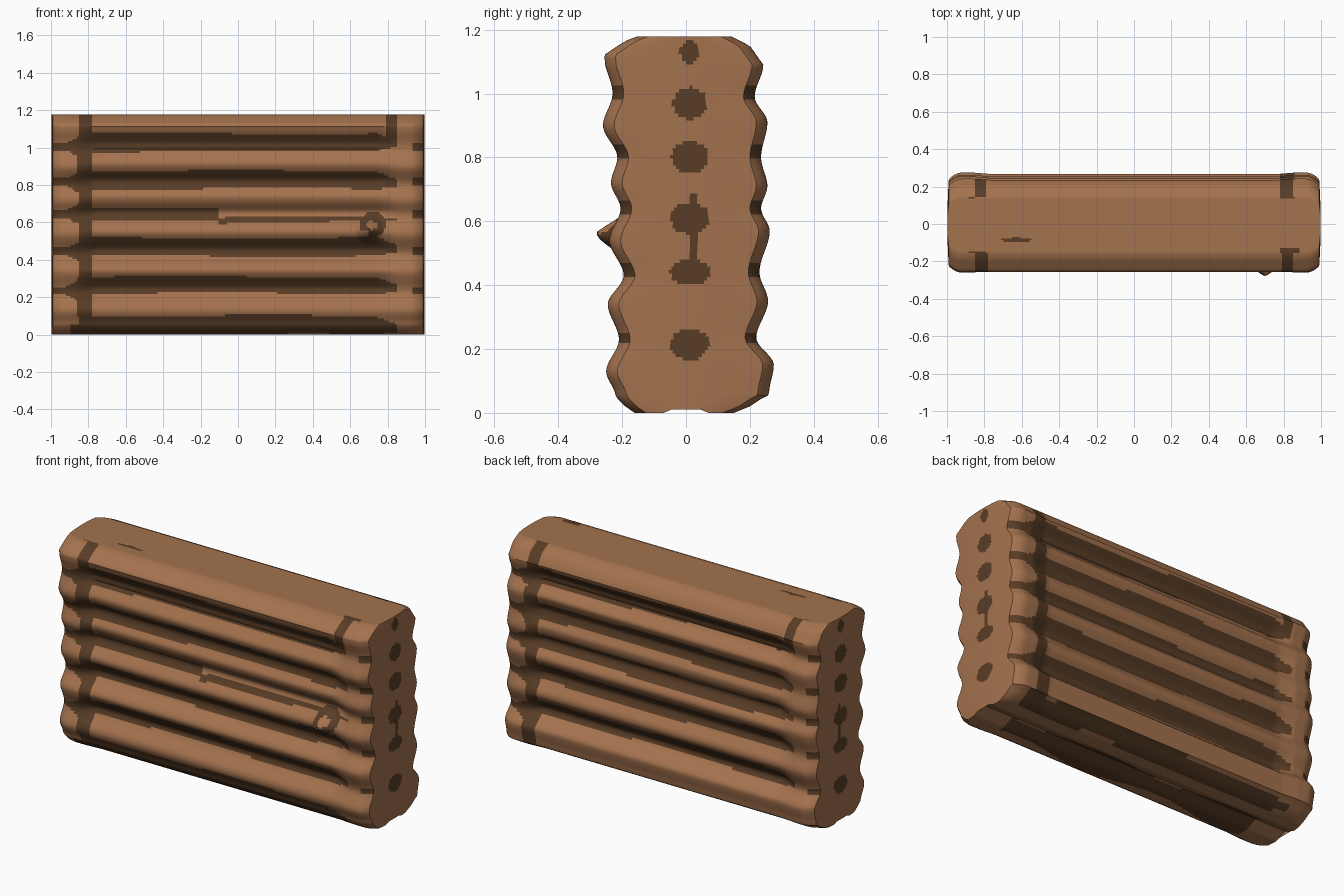
import bpy, bmesh, math

if "Cube" in bpy.data.objects:
    bpy.data.objects.remove(bpy.data.objects["Cube"])

NX, NY, NZ = 170, 36, 108
H = 1.178
GROOVES = [0.23, 0.44, 0.64, 0.81, 1.0]

# depth profiles as (z, depth): one bulge per stacked log
FRONT = [(0, .16), (.02, .19), (.05, .22), (.13, .25), (.23, .21), (.34, .245), (.43, .195),
         (.54, .24), (.64, .205), (.72, .235), (.8, .215), (.9, .26), (1.0, .23),
         (1.12, .258), (1.165, .19), (1.18, .15)]
BACK = [(0, .15), (.02, .2), (.06, .26), (.15, .275), (.235, .22), (.35, .257), (.44, .23),
        (.57, .262), (.64, .235), (.71, .255), (.8, .235), (.91, .255), (.99, .215),
        (1.09, .242), (1.15, .2), (1.18, .14)]


def lerp_table(tab, z):
    for (a, da), (b, db) in zip(tab, tab[1:]):
        if z <= b:
            s = max(0.0, (z - a) / (b - a))
            if .05 < z < 1.1:
                s = s * s * (3 - 2 * s)
            return da + (db - da) * s
    return tab[-1][1]


def clamp(v):
    return max(0.0, min(1.0, v))


def depth(x, z, front):
    d = lerp_table(FRONT if front else BACK, z)
    mid = clamp((.86 - abs(x)) / .1)
    groove = max(clamp(1 - abs(z - g - .02) / .09) for g in GROOVES)
    d -= mid * .03 * groove                       # grooves are deeper between the ends
    if z < 1.0:
        d -= mid * .008
    d -= .035 * clamp((abs(x) - .92) / .07) ** 2  # rounded vertical corners
    if front:                                     # knot bump
        d += .055 * clamp(1 - math.hypot(x - .7, z - .565) / .075)
    return d


def place(i, j, k):
    x, t, z = -.99 + 1.98 * i / NX, -1 + 2 * j / NY, H * k / NZ
    y = t * depth(x, z, t < 0)
    if i in (0, NX):
        x += math.copysign(.008, x) * (1 - t * t)
    if k == 0:                                    # notch along the underside
        z = .03 * clamp(1 - abs(y) / .07)
    return x, y, z


# colour rules: True means dark bark
def side_dark(x, z, front):
    r = x if front else -x
    wob = .006 * math.sin(4 * x + 9 * z)
    if -.855 + .3 * wob < r < -.775:              # vertical band
        return True
    near = min(abs(z - g - .005) for g in GROOVES)
    if r <= -.855:                                # gaps between log ends
        return near < .02 + .03 * clamp((r + .92) / .06) or z < .05 and r > -.9
    if front and abs(math.hypot(r - .72, (z - .59) * 1.05) - .05) < .02:
        return not (z < .56 and r < .7)           # ring round the knot
    if abs(r - .82) < .033 and z > 1.03:
        return True
    if r > .85:
        return r > .935 and near < .02
    taper = .04 * clamp((r - .74) / .11)
    for lo, hi in ((.98, 1.075), (.78, .875), (.605, .685), (.42, .515), (.222, .31), (0, .1)):
        if front and lo == .605:
            lo, hi = (.605, .68) if r < -.1 else (.6, .632)
            if -.75 < r < -.1:
                lo = .612
        if not front and lo == 0:
            hi = .05
        tp = min(taper, (hi - lo) * .4)
        if lo + wob + .012 * r * (lo > .9) + tp * .4 < z < hi + wob - tp:
            return True
    return False


def end_dark(y, z):
    for c, a, b in ((1.13, .032, .036), (.97, .053, .05), (.8, .058, .05), (.61, .06, .05),
                    (.44, .062, .042), (.215, .06, .05)):
        if ((y - .012) / a) ** 2 + ((z - c) / b) ** 2 < 1:
            return True
    return abs(y - .02) < .012 and .46 < z < .69


def top_dark(x, y):
    return (abs(x + .84) < .045 and y < -.15 or abs(x - .83) < .05 and y < -.13
            or abs(x - .82) < .045 and y > .14 or abs(x + .87) < .02 and y > .14
            or ((x + .63) / .08) ** 2 + ((y + .085) / .012) ** 2 < 1)


def bottom_dark(x, y):
    return abs(x) < .8 and (abs(y + .05) < .07 + .03 * math.sin(7 * x) or y < -.17)


# log wall: one lattice shell of shared points
bm = bmesh.new()
points = {}


def vert(key):
    if key not in points:
        points[key] = bm.verts.new(place(*key))
    return points[key]


def patch(nu, nv, key, rule):
    for u in range(nu):
        for v in range(nv):
            f = bm.faces.new([vert(key(u + a, v + b)) for a, b in ((0, 0), (1, 0), (1, 1), (0, 1))])
            f.material_index = int(rule(f.calc_center_median()))


patch(NX, NZ, lambda u, v: (u, 0, v), lambda c: side_dark(c.x, c.z, True))
patch(NX, NZ, lambda u, v: (NX - u, NY, v), lambda c: side_dark(c.x, c.z, False))
patch(NY, NZ, lambda u, v: (NX, u, v), lambda c: end_dark(c.y, c.z))
patch(NY, NZ, lambda u, v: (0, NY - u, v), lambda c: end_dark(c.y, c.z))
patch(NX, NY, lambda u, v: (u, v, NZ), lambda c: top_dark(c.x, c.y))
patch(NX, NY, lambda u, v: (NX - u, v, 0), lambda c: bottom_dark(c.x, c.y))
bmesh.ops.recalc_face_normals(bm, faces=bm.faces)

mesh = bpy.data.meshes.new("log_wall")
bm.to_mesh(mesh)
bm.free()
for name, col in (("light_wood", (.37, .168, .075, 1)), ("dark_bark", (.098, .046, .019, 1))):
    m = bpy.data.materials.new(name)
    m.diffuse_color = col
    m.use_nodes = True
    m.node_tree.nodes["Principled BSDF"].inputs["Base Color"].default_value = m.diffuse_color
    mesh.materials.append(m)
wall = bpy.data.objects.new("log_wall", mesh)
bpy.context.collection.objects.link(wall)
bpy.context.view_layer.objects.active = wall
wall.select_set(True)
bpy.ops.object.shade_smooth_by_angle(angle=math.radians(40))
